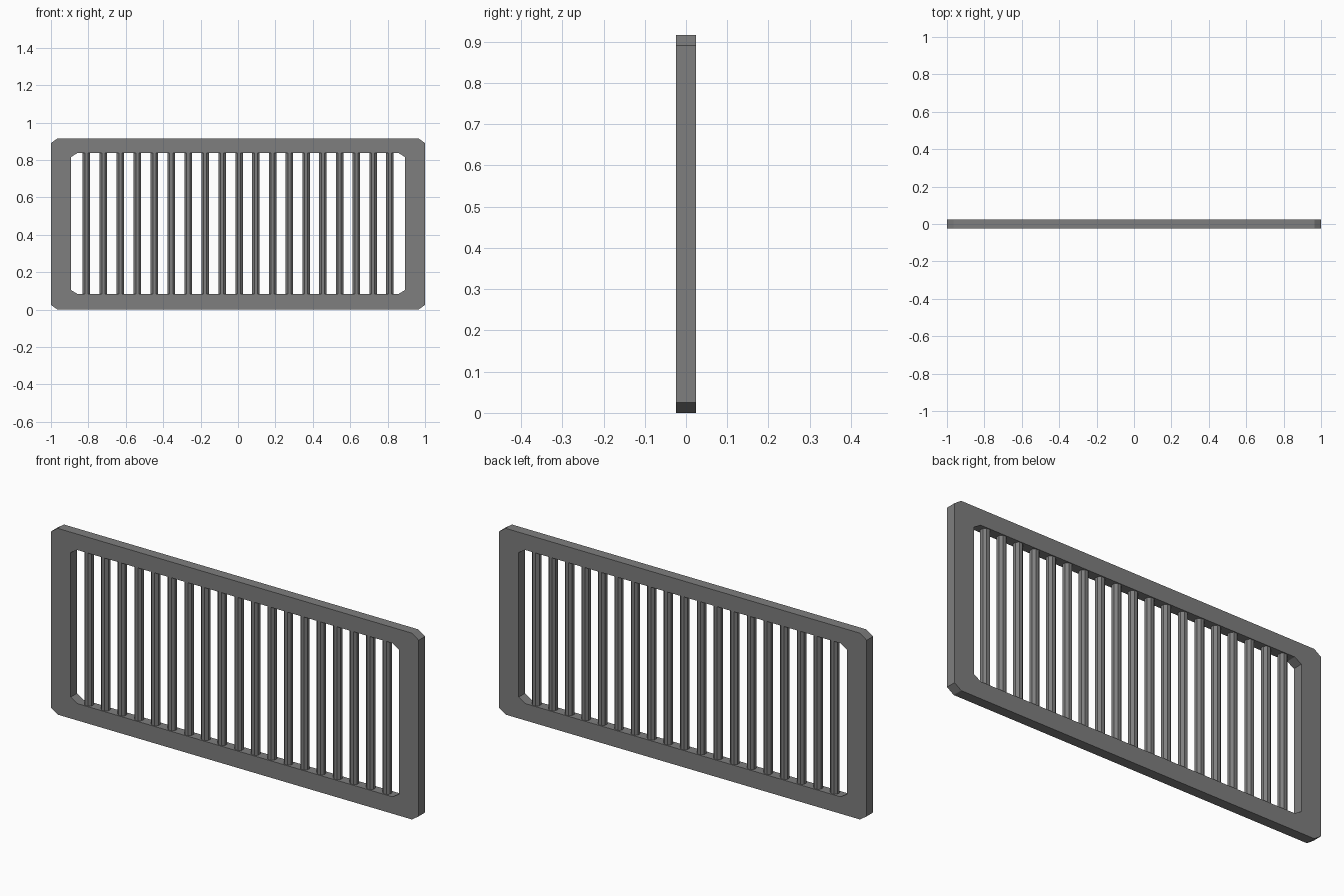
import bpy, bmesh, math

if "Cube" in bpy.data.objects:
    bpy.data.objects.remove(bpy.data.objects["Cube"])

# One flat grey for the whole grille
grey = bpy.data.materials.new("mid_grey")
grey.diffuse_color = (0.21, 0.21, 0.21, 1)
grey.use_nodes = True
grey.node_tree.nodes["Principled BSDF"].inputs["Base Color"].default_value = grey.diffuse_color

DEPTH = 0.0245


def make_object(name, bm):
    bmesh.ops.recalc_face_normals(bm, faces=bm.faces)
    mesh = bpy.data.meshes.new(name)
    bm.to_mesh(mesh)
    bm.free()
    mesh.materials.append(grey)
    obj = bpy.data.objects.new(name, mesh)
    bpy.context.collection.objects.link(obj)
    return obj


def clipped_rect(x, z0, z1, cx, cz):
    """Rectangle outline with cut corners, in the xz plane."""
    return [(x, z0 + cz), (x, z1 - cz), (x - cx, z1), (cx - x, z1),
            (-x, z1 - cz), (-x, z0 + cz), (cx - x, z0), (x - cx, z0)]


# Frame: outer and inner clipped outlines joined into a closed ring
bm = bmesh.new()
outer = clipped_rect(1.0, 0.0, 0.916, 0.036, 0.025)
inner = clipped_rect(0.893, 0.083, 0.838, 0.036, 0.022)
loops = [[bm.verts.new((x, y, z)) for x, z in outline]
         for outline, y in ((outer, -DEPTH), (outer, DEPTH),
                            (inner, DEPTH), (inner, -DEPTH))]
for a, b in zip(loops, loops[1:] + loops[:1]):
    for i in range(8):
        j = (i + 1) % 8
        bm.faces.new((a[i], a[j], b[j], b[i]))
make_object("frame", bm)

# Bars: nineteen upright octagonal rods, ends sunk into the frame
for i in range(-9, 10):
    x = 0.006 + i * (0.0907 if i < 0 else 0.0896)
    bm = bmesh.new()
    rod = bmesh.ops.create_cone(bm, cap_ends=True, segments=8,
                                radius1=0.0216, radius2=0.0216, depth=0.79)
    # Turn a flat side towards the front
    turn = math.pi / 8
    for v in rod["verts"]:
        c, s = math.cos(turn), math.sin(turn)
        px, py = v.co.x, v.co.y
        v.co.x, v.co.y = px * c - py * s, px * s + py * c
    # Make sure the flat side faces front whatever the starting angle
    bar = make_object(f"bar_{i + 10:02d}", bm)
    bar.location = (x, 0, 0.4605)
